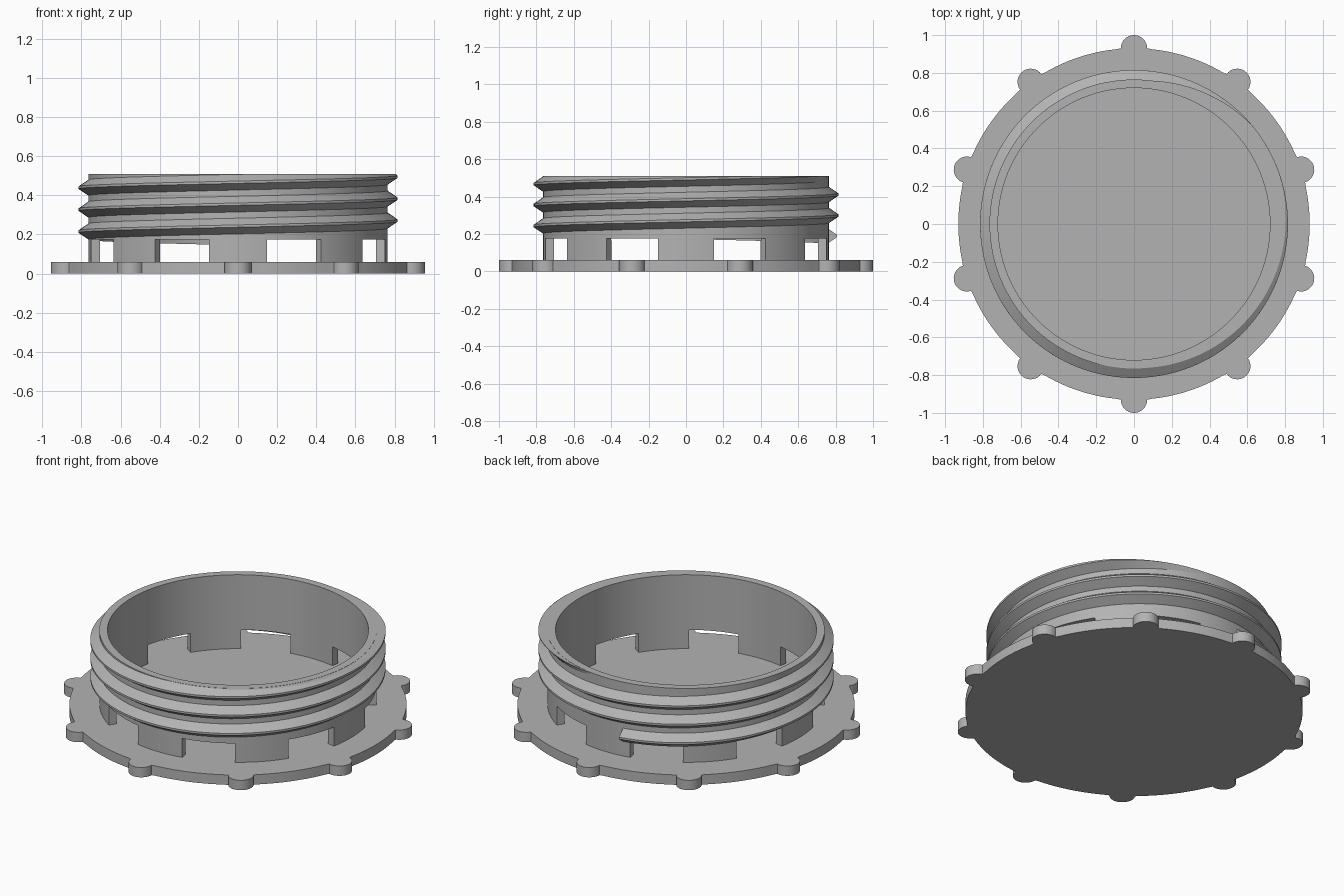
import bpy
import bmesh
from math import sin, cos, pi, radians

cube = bpy.data.objects.get("Cube")
if cube:
    bpy.data.objects.remove(cube)

BASE_R, BASE_H = 0.93, 0.06
WALL_R, WALL_T, TOP = 0.765, 0.045, 0.51
WINDOW_TOP = 0.175
CREST_R, PITCH = 0.815, 0.112

grey = bpy.data.materials.new("grey plastic")
grey.use_nodes = True
grey.diffuse_color = (0.45, 0.45, 0.45, 1)
grey.node_tree.nodes["Principled BSDF"].inputs["Base Color"].default_value = grey.diffuse_color


def finish(bm, name, solidify=0):
    """Turn a bmesh into a smooth-shaded object, optionally thickened inward."""
    bmesh.ops.recalc_face_normals(bm, faces=bm.faces)
    mesh = bpy.data.meshes.new(name)
    bm.to_mesh(mesh)
    bm.free()
    mesh.materials.append(grey)
    obj = bpy.data.objects.new(name, mesh)
    bpy.context.collection.objects.link(obj)
    bpy.ops.object.select_all(action='DESELECT')
    obj.select_set(True)
    bpy.context.view_layer.objects.active = obj
    if solidify:
        mod = obj.modifiers.new("thickness", 'SOLIDIFY')
        mod.thickness = solidify
        mod.offset = -1
        bpy.ops.object.modifier_apply(modifier=mod.name)
    bpy.ops.object.shade_smooth_by_angle(angle=radians(30))
    return obj


def polar(r, a, z=0):
    return (r * cos(a), r * sin(a), z)


# Base plate: disc outline with ten rounded grip knobs
def base_plate(knobs=10, knob_r=0.07):
    bm = bmesh.new()
    outline = []
    step = 2 * pi / knobs
    gap = knob_r / BASE_R
    for k in range(knobs):
        a = pi / 2 + k * step
        cx, cy, _ = polar(BASE_R, a)
        for i in range(17):
            dx, dy, _ = polar(knob_r, a - pi / 2 + pi * i / 16)
            outline.append((cx + dx, cy + dy, 0))
        for i in range(1, 16):
            outline.append(polar(BASE_R, a + gap + (step - 2 * gap) * i / 16))
    face = bm.faces.new([bm.verts.new(p) for p in outline])
    top = bmesh.ops.extrude_face_region(bm, geom=[face])["geom"]
    bmesh.ops.translate(bm, vec=(0, 0, BASE_H),
                        verts=[v for v in top if isinstance(v, bmesh.types.BMVert)])
    finish(bm, "base_plate")


# Neck wall: a ring standing on eight feet, with windows between them
def neck_wall(feet=8, per_half=8):
    bm = bmesh.new()
    segs = feet * per_half * 2
    levels = (BASE_H - 0.005, WINDOW_TOP, TOP)
    rings = [[bm.verts.new(polar(WALL_R, 2 * pi * i / segs, z)) for i in range(segs)]
             for z in levels]
    for row in range(2):
        low, high = rings[row], rings[row + 1]
        for i in range(segs):
            is_foot = (i + per_half // 2) % (2 * per_half) < per_half
            if row == 1 or is_foot:
                j = (i + 1) % segs
                bm.faces.new((low[i], low[j], high[j], high[i]))
    loose = [v for v in bm.verts if not v.link_faces]
    bmesh.ops.delete(bm, geom=loose, context='VERTS')
    finish(bm, "neck_wall", WALL_T)


# Screw thread: swept ridge, cut level with the rim and fading out at its end
def screw_thread():
    bm = bmesh.new()
    start, end, fade = radians(98), radians(90 + 1075), radians(45)
    half, tip, root = 0.042, 0.006, WALL_R - 0.003
    limit = TOP - 0.001
    steps = 384
    sections = []
    for s in range(steps + 1):
        a = start + (end - start) * s / steps
        zc = 0.187 + PITCH * (a - pi / 2) / (2 * pi)
        crest = root + (CREST_R - root) * min(1, max(0.02, (end - a) / fade))
        z_top = min(zc + half, limit)
        z_tip = min(zc + tip, limit)
        r_top = crest - (crest - root) * max(0, z_top - zc - tip) / (half - tip)
        r_top = max(r_top, root + 0.0005)
        profile = [(root, zc - half), (crest, min(zc - tip, limit)),
                   (crest, z_tip), (r_top, z_top), (root - 0.005, z_top)]
        sections.append([bm.verts.new(polar(r, a, z)) for r, z in profile])
    n = len(sections[0])
    for one, two in zip(sections, sections[1:]):
        for i in range(n):
            j = (i + 1) % n
            bm.faces.new((one[i], two[i], two[j], one[j]))
    bm.faces.new(sections[0])
    bm.faces.new(sections[-1])
    finish(bm, "screw_thread")


base_plate()
neck_wall()
screw_thread()
